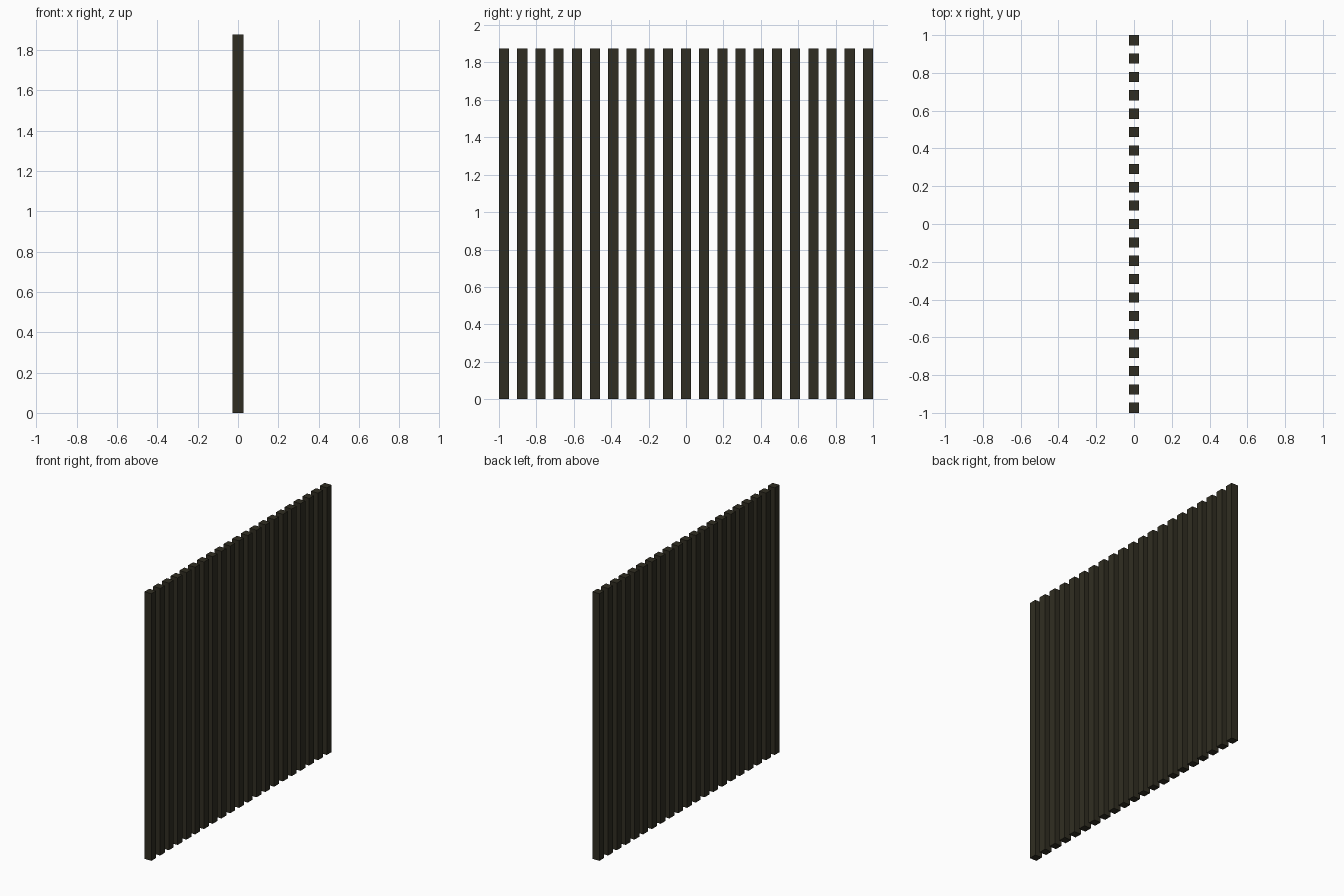
import bpy

if "Cube" in bpy.data.objects:
    bpy.data.objects.remove(bpy.data.objects["Cube"])

COUNT = 21
SIDE = 0.054      # square cross-section
HEIGHT = 1.875
LENGTH = 2.0

mat = bpy.data.materials.new("dark_wood")
mat.diffuse_color = (0.03, 0.027, 0.016, 1.0)
mat.use_nodes = True
mat.node_tree.nodes["Principled BSDF"].inputs["Base Color"].default_value = mat.diffuse_color

# Row of evenly spaced upright square slats
pitch = (LENGTH - SIDE) / (COUNT - 1)
for i in range(COUNT):
    y = -LENGTH / 2 + SIDE / 2 + i * pitch
    bpy.ops.mesh.primitive_cube_add(size=1, location=(0, y, HEIGHT / 2))
    slat = bpy.context.object
    slat.name = f"slat_{i + 1:02d}"
    slat.scale = (SIDE, SIDE, HEIGHT)
    bpy.ops.object.transform_apply(location=False, rotation=False, scale=True)
    slat.data.materials.append(mat)
